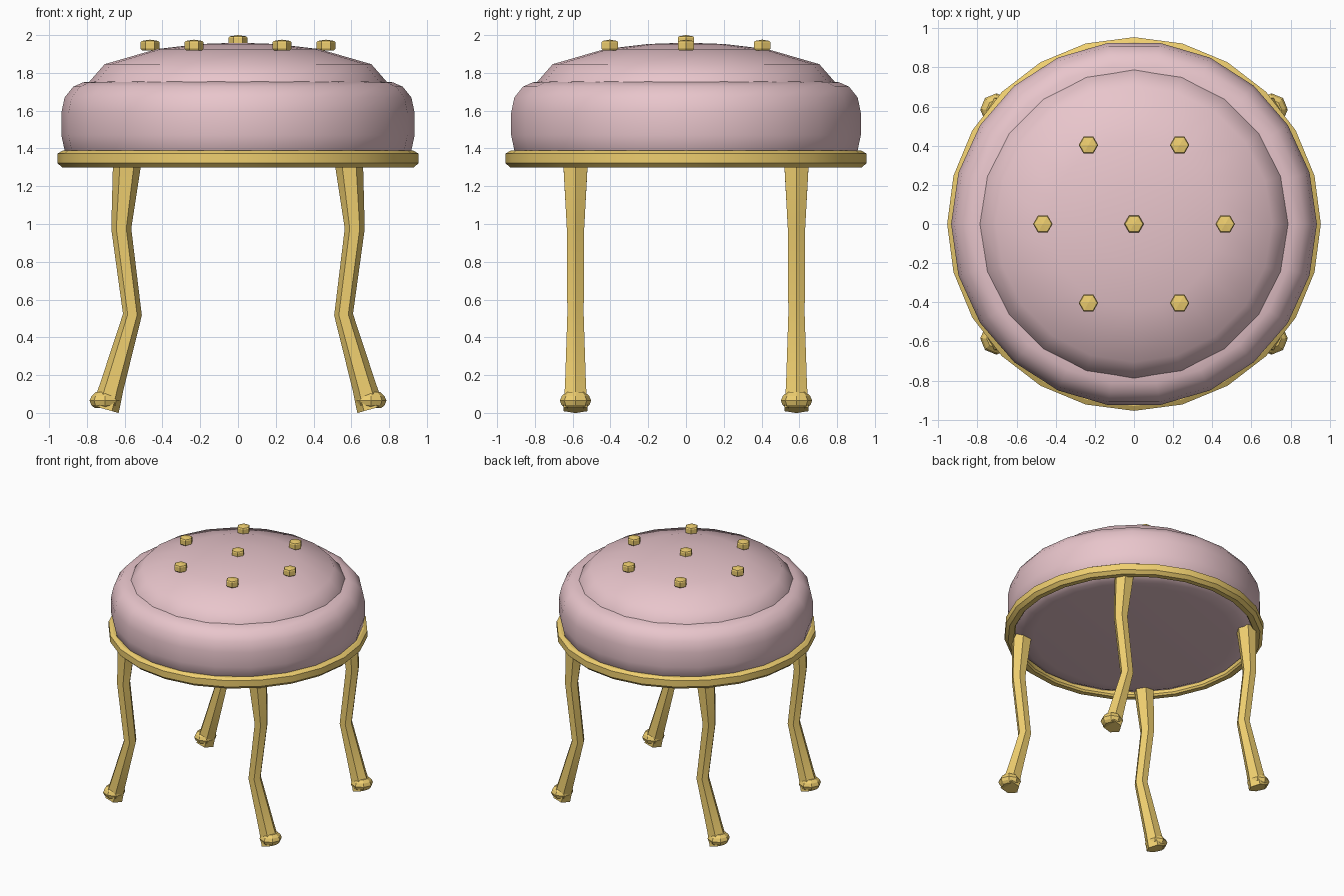
import bpy, bmesh
from math import sin, cos, pi, radians
from mathutils import Vector

if "Cube" in bpy.data.objects:
    bpy.data.objects.remove(bpy.data.objects["Cube"])


def material(name, rgb):
    m = bpy.data.materials.new(name)
    m.diffuse_color = (*rgb, 1)
    m.use_nodes = True
    m.node_tree.nodes["Principled BSDF"].inputs["Base Color"].default_value = m.diffuse_color
    return m


PINK = material("pink_fabric", (0.81, 0.56, 0.60))
GOLD = material("gold_metal", (0.86, 0.62, 0.16))


def finish(name, bm, mat, smooth=None):
    bmesh.ops.recalc_face_normals(bm, faces=bm.faces)
    me = bpy.data.meshes.new(name)
    bm.to_mesh(me)
    bm.free()
    me.materials.append(mat)
    ob = bpy.data.objects.new(name, me)
    bpy.context.collection.objects.link(ob)
    if smooth:
        bpy.ops.object.select_all(action='DESELECT')
        ob.select_set(True)
        bpy.context.view_layer.objects.active = ob
        bpy.ops.object.shade_smooth_by_angle(angle=radians(smooth))
    return ob


def bridge(bm, a, b):
    n = len(a)
    for i in range(n):
        j = (i + 1) % n
        bm.faces.new((a[i], a[j], b[j], b[i]))


def lathe(name, profile, sides, mat, center=(0, 0, 0), closed=False, smooth=None):
    """Turn an (r, z) profile around z; open profiles get end caps or apex fans."""
    bm = bmesh.new()
    c = Vector(center)
    rings = []
    for r, z in profile:
        k = 1 if r == 0 else sides
        rings.append([bm.verts.new(c + Vector((r * cos(2 * pi * i / sides),
                                               r * sin(2 * pi * i / sides), z)))
                      for i in range(k)])
    pairs = list(zip(rings, rings[1:]))
    if closed:
        pairs.append((rings[-1], rings[0]))
    for a, b in pairs:
        if len(a) == 1 or len(b) == 1:
            tip, ring = (a[0], b) if len(a) == 1 else (b[0], a)
            for i in range(sides):
                bm.faces.new((tip, ring[i], ring[(i + 1) % sides]))
        else:
            bridge(bm, a, b)
    if not closed:
        for ring in (rings[0], rings[-1]):
            if len(ring) > 1:
                bm.faces.new(ring)
    return finish(name, bm, mat, smooth)


def leg(name, sx, sy):
    """Six-sided tapered tube swept along a bent path in the xz plane."""
    path = [(0.587, 1.325, 0.075), (0.618, 0.975, 0.053),
            (0.559, 0.52, 0.05), (0.668, 0.14, 0.064), (0.702, 0.019, 0.073)]
    pts = [Vector((x, 0.585, z)) for x, z, r in path]
    bm = bmesh.new()
    rings = []
    for i, p in enumerate(pts):
        t = Vector()
        if i > 0:
            t += (p - pts[i - 1]).normalized()
        if i < len(pts) - 1:
            t += (pts[i + 1] - p).normalized()
        t.normalize()
        side = Vector((-t.z, 0, t.x))
        ring = []
        for k in range(6):
            a = k * pi / 3
            v = p + path[i][2] * (cos(a) * side + sin(a) * Vector((0, 1, 0)))
            ring.append(bm.verts.new((v.x * sx, v.y * sy, v.z)))
        rings.append(ring)
    for a, b in zip(rings, rings[1:]):
        bridge(bm, a, b)
    bm.faces.new(rings[0])
    bm.faces.new(rings[-1])
    finish(name, bm, GOLD, 30)


# Seat cushion: rounded side profile, same curve above and below the middle
half = [(0.935, 0.06), (0.918, 0.14), (0.872, 0.197), (0.82, 0.22), (0.74, 0.227)]
lathe("seat_cushion", [(r, 1.53 - h) for r, h in reversed(half)]
      + [(r, 1.53 + h) for r, h in half], 22, PINK, smooth=50)

# Domed top pad
lathe("seat_dome", [(0.80, 1.70), (0.79, 1.75), (0.706, 1.846),
                    (0.43, 1.926), (0.2, 1.953), (0, 1.96)], 20, PINK, smooth=50)

# Metal rim under the cushion
lathe("seat_rim", [(0.88, 1.312), (0.89, 1.298), (0.93, 1.298), (0.955, 1.322),
                   (0.955, 1.373), (0.93, 1.388), (0.88, 1.388)],
      24, GOLD, closed=True, smooth=28)

# Tufting buttons: one in the middle, six around it
button = [(0.042, -0.028), (0.05, -0.018), (0.05, 0.015), (0.045, 0.023), (0, 0.03)]
lathe("button_center", button, 6, GOLD, (0, 0, 1.97))
for i in range(6):
    a = i * pi / 3
    lathe(f"button_{i + 1}", button, 6, GOLD, (0.466 * cos(a), 0.466 * sin(a), 1.946))

# Four bent legs with knobbed feet
for sy, fb in ((-1, "front"), (1, "back")):
    for sx, lr in ((-1, "left"), (1, "right")):
        leg(f"{fb}_{lr}_leg", sx, sy)
        lathe(f"{fb}_{lr}_foot", [(0.055, 0.025), (0.074, 0.042), (0.083, 0.065),
                                  (0.072, 0.09), (0.05, 0.11)],
              8, GOLD, (0.703 * sx, 0.585 * sy, 0))
